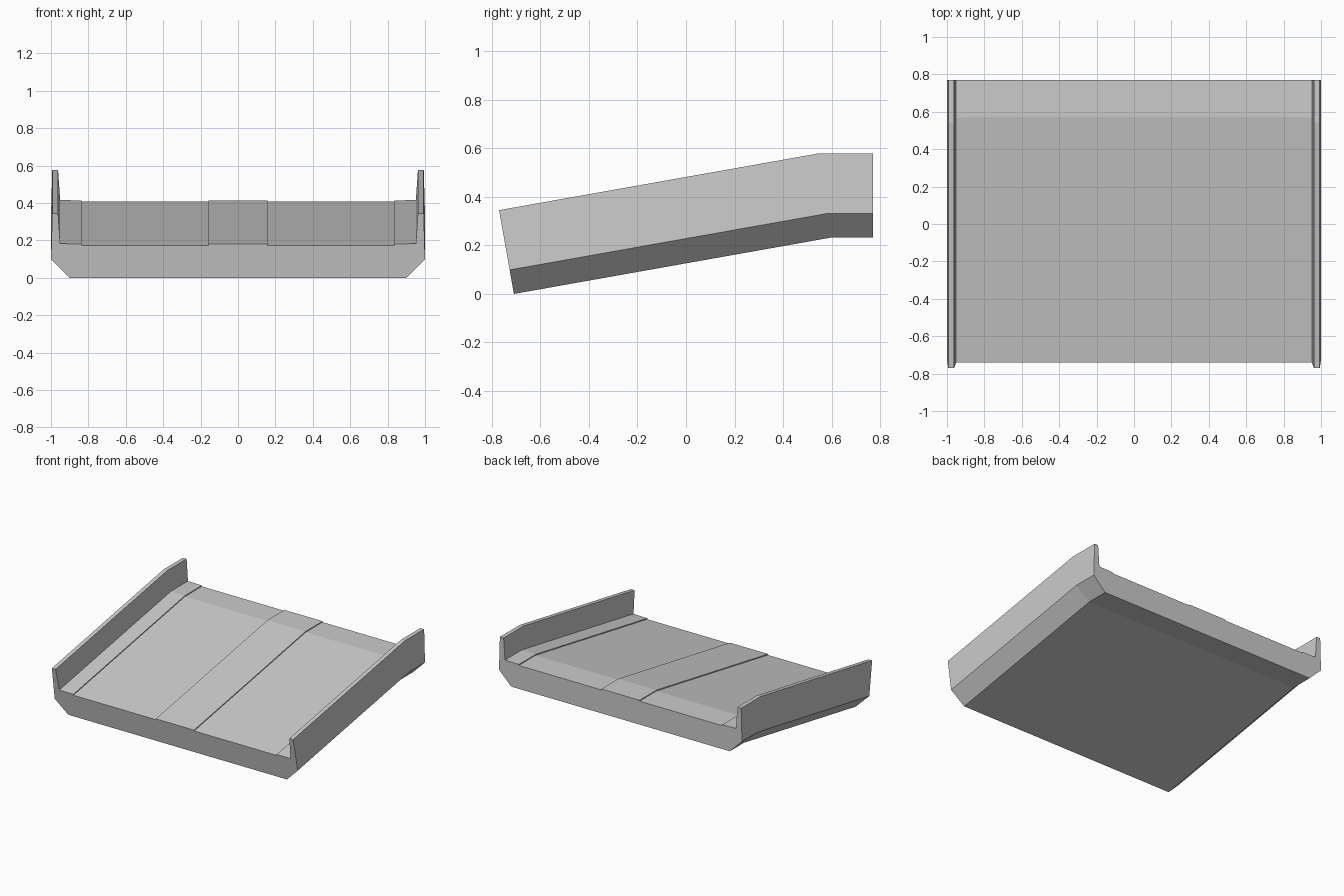
import bpy, bmesh

if "Cube" in bpy.data.objects:
    bpy.data.objects.remove(bpy.data.objects["Cube"])

# Half cross-section (x, height): underside, chamfer, side wall, kerb, lane, raised centre strip
half = [(0.9, 0), (1.0, 0.099), (0.993, 0.345), (0.962, 0.345), (0.951, 0.183),
        (0.837, 0.181), (0.837, 0.174), (0.157, 0.174), (0.157, 0.181)]
section = half + [(-x, h) for x, h in reversed(half)]

# Stations along the ramp: (y, z, lean); the slope ends lean back, the landing end is upright
stations = [(-0.709, 0, -0.177), (0.603, 0.233, -0.177), (0.77, 0.233, 0)]


def sweep(name, section, stations):
    bm = bmesh.new()
    rings = [[bm.verts.new((x, y + lean * h, z + h)) for x, h in section]
             for y, z, lean in stations]
    n = len(section)
    for a, b in zip(rings, rings[1:]):
        for i in range(n):
            j = (i + 1) % n
            bm.faces.new((a[i], a[j], b[j], b[i]))
    # End caps
    bm.faces.new(rings[0])
    bm.faces.new(rings[-1])
    bmesh.ops.recalc_face_normals(bm, faces=bm.faces)
    mesh = bpy.data.meshes.new(name)
    bm.to_mesh(mesh)
    bm.free()
    obj = bpy.data.objects.new(name, mesh)
    bpy.context.collection.objects.link(obj)
    return obj


# Ramp with side walls and a short level landing
sweep("road_ramp", section, stations)
